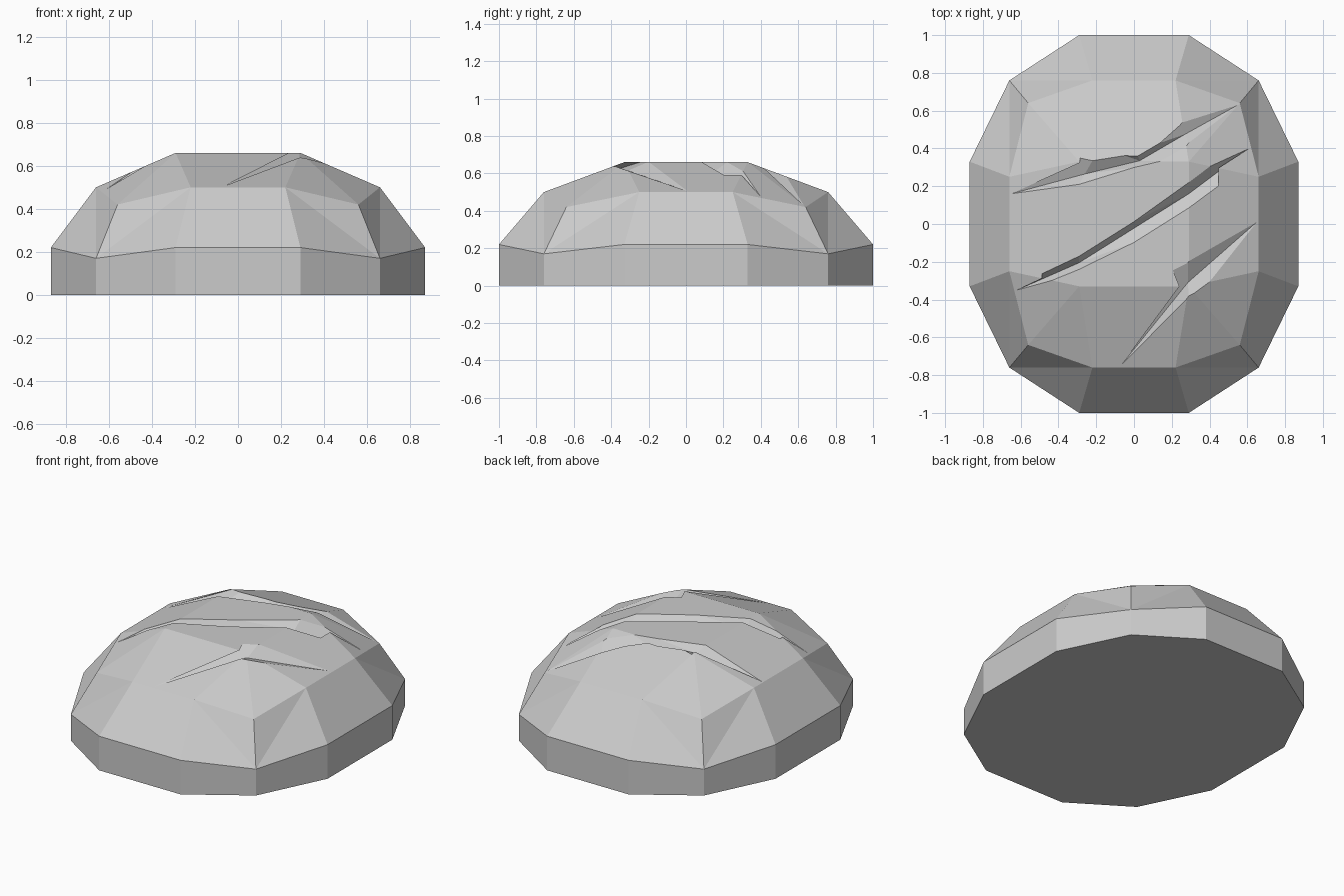
import bpy, bmesh
from mathutils import Vector
from mathutils.bvhtree import BVHTree

cube = bpy.data.objects.get("Cube")
if cube:
    bpy.data.objects.remove(cube, do_unlink=True)

COLOUR = (0.6, 0.6, 0.6, 1)
grey = bpy.data.materials.new("plain_grey")
grey.use_nodes = True
grey.diffuse_color = COLOUR
grey.node_tree.nodes["Principled BSDF"].inputs["Base Color"].default_value = COLOUR


def add_object(name, bm):
    bmesh.ops.recalc_face_normals(bm, faces=bm.faces)
    mesh = bpy.data.meshes.new(name)
    bm.to_mesh(mesh)
    bm.free()
    mesh.materials.append(grey)
    obj = bpy.data.objects.new(name, mesh)
    bpy.context.collection.objects.link(obj)
    return obj


# One quarter of the faceted loaf: rim, shoulder and crown
end, corner, side = (.29, 1, .22), (.66, .76, .17), (.87, .33, .22)
end_up, corner_up, side_up = (.22, .76, .5), (.56, .64, .42), (.66, .25, .5)
crown = (.29, .33, .66)


def on_x(p):
    return (0, p[1], p[2])


def on_y(p):
    return (p[0], 0, p[2])


def floor(p):
    return (p[0], p[1], 0)


rim = [on_x(end), end, corner, side, on_y(side)]
quarter = [
    [on_x(crown), crown, on_y(crown), (0, 0, crown[2])],
    [on_x(crown), crown, end_up, on_x(end_up)],
    [on_y(crown), crown, side_up, on_y(side_up)],
    [crown, end_up, corner_up], [crown, corner_up, side_up],
    [on_x(end_up), end_up, end, on_x(end)],
    [on_y(side_up), side_up, side, on_y(side)],
    [end_up, corner_up, corner], [end_up, corner, end],
    [side_up, corner_up, corner], [side_up, corner, side],
    [(0, 0, 0)] + [floor(p) for p in rim],
]
quarter += [[a, b, floor(b), floor(a)] for a, b in zip(rim, rim[1:])]

bm = bmesh.new()
for sx in (-1, 1):
    for sy in (-1, 1):
        for face in quarter:
            bm.faces.new([bm.verts.new((x * sx, y * sy, z)) for x, y, z in face])
bmesh.ops.remove_doubles(bm, verts=bm.verts, dist=0.0001)
bmesh.ops.recalc_face_normals(bm, faces=bm.faces)
bmesh.ops.dissolve_limit(bm, angle_limit=0.002, verts=bm.verts, edges=bm.edges)
surface = BVHTree.FromBMesh(bm)
loaf = add_object("loaf", bm)


def on_surface(xy):
    return surface.ray_cast(Vector((*xy, 2)), Vector((0, 0, -1)))[0]


# Tapered V-shaped scores: each section is back edge, valley, front edge
def score(start, sections, finish, depth):
    bm = bmesh.new()
    rings = []
    for back, valley, front in sections:
        low = on_surface(valley) - Vector((0, 0, depth))
        points = [low.lerp(on_surface(back), 2), low, low.lerp(on_surface(front), 2)]
        rings.append([bm.verts.new(p) for p in points])
    tips = [bm.verts.new(on_surface(p)) for p in (start, finish)]
    for i in range(3):
        j = (i + 1) % 3
        for tip, ring in zip(tips, (rings[0], rings[-1])):
            bm.faces.new((tip, ring[i], ring[j]))
        for r, s in zip(rings, rings[1:]):
            bm.faces.new((r[i], r[j], s[j]))
            bm.faces.new((r[i], s[j], s[i]))
    cutter = add_object("score_cutter", bm)
    cutter.hide_render = True
    mod = loaf.modifiers.new("score", "BOOLEAN")
    mod.operation, mod.solver, mod.object = "DIFFERENCE", "EXACT", cutter
    bpy.context.view_layer.objects.active = loaf
    bpy.ops.object.modifier_apply(modifier=mod.name)
    bpy.data.objects.remove(cutter, do_unlink=True)


score((-.65, .16), [((-.22, .335), (-.26, .265), (-.29, .21)),
                    ((.02, .36), (.03, .335), (.14, .333)),
                    ((.24, .52), (.27, .475), (.29, .43))], (.55, .63), .04)
score((-.62, -.35), [((-.29, -.17), (-.29, -.205), (-.29, -.24)),
                     ((.29, .22), (.29, .16), (.29, .085))], (.61, .40), .045)
score((-.07, -.75), [((.285, -.205), (.285, -.31), (.29, -.38))], (.65, .01), .045)
